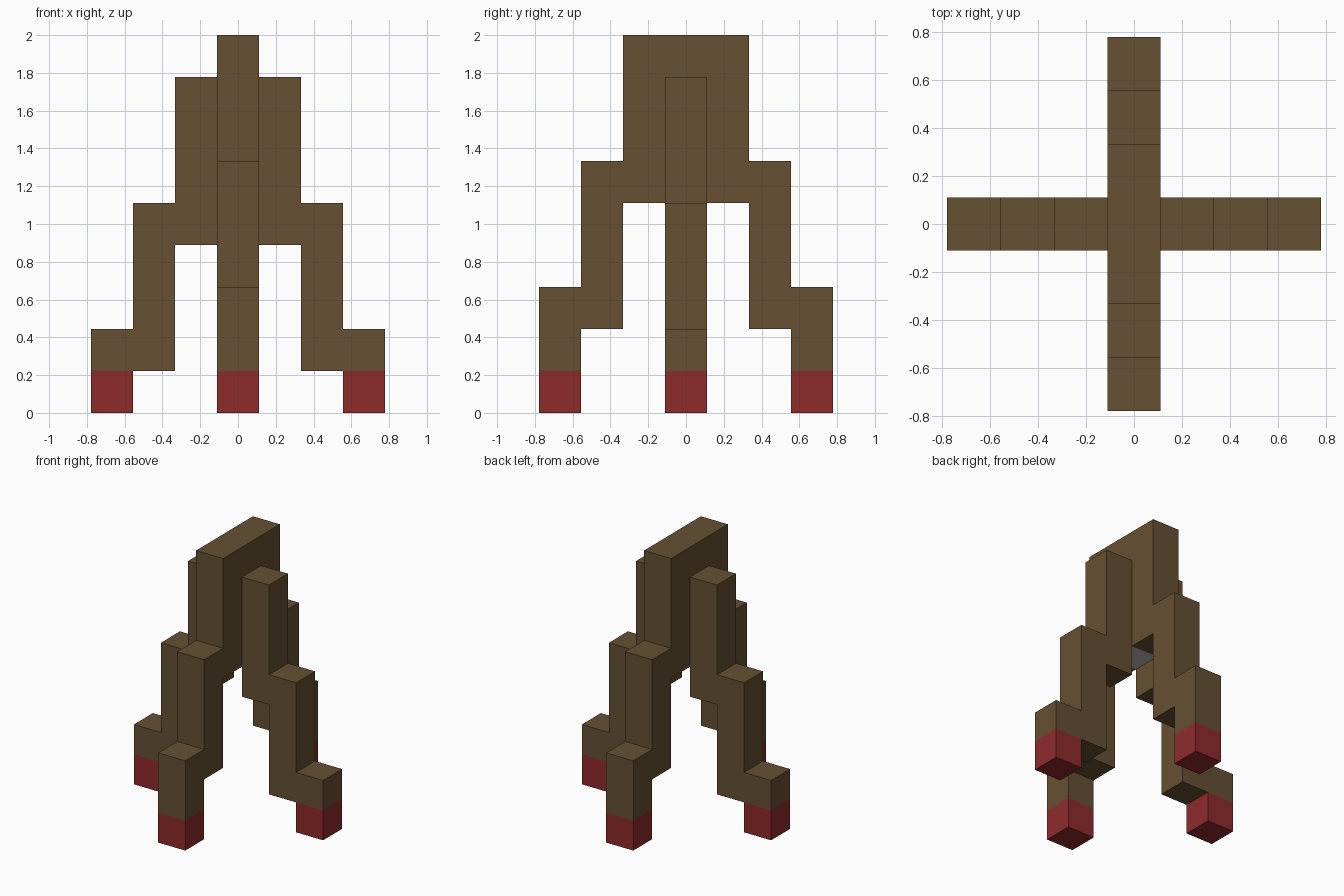
import bpy, bmesh
from math import pi
from mathutils import Matrix, Vector

U = 2 / 9  # one block

cube = bpy.data.objects.get("Cube")
if cube:
    bpy.data.objects.remove(cube, do_unlink=True)


def material(name, rgb):
    mat = bpy.data.materials.new(name)
    mat.use_nodes = True
    color = (*rgb, 1)
    mat.diffuse_color = color
    mat.node_tree.nodes["Principled BSDF"].inputs["Base Color"].default_value = color
    return mat


BROWN = material("brown", (0.133, 0.080, 0.033))
RED = material("dark red", (0.275, 0.024, 0.024))
GREY = material("light grey", (0.48, 0.48, 0.50))


def slab(name, outline, mat, angle=0):
    """Extrude a (distance, height) outline, in blocks, to one block thick and turn it about z."""
    bm = bmesh.new()
    face = bm.faces.new([bm.verts.new((r, -0.5, z)) for r, z in outline])
    grown = bmesh.ops.extrude_face_region(bm, geom=[face])["geom"]
    verts = [v for v in grown if isinstance(v, bmesh.types.BMVert)]
    bmesh.ops.translate(bm, verts=verts, vec=(0, 1, 0))
    bm.transform(Matrix.Rotation(angle, 4, "Z") @ Matrix.Scale(U, 4))
    bmesh.ops.recalc_face_normals(bm, faces=bm.faces)
    mesh = bpy.data.meshes.new(name)
    bm.to_mesh(mesh)
    bm.free()
    mesh.materials.append(mat)
    obj = bpy.data.objects.new(name, mesh)
    bpy.context.collection.objects.link(obj)
    return obj


def rect(r0, r1, z0, z1):
    return [(r0, z0), (r1, z0), (r1, z1), (r0, z1)]


# Stepped leg outlines
SIDE_LEG = [(.5, 4), (1.5, 4), (1.5, 1), (3.5, 1), (3.5, 2),
            (2.5, 2), (2.5, 5), (1.5, 5), (1.5, 8), (.5, 8)]
END_LEG = [(1.5, 2), (2.5, 2), (2.5, 1), (3.5, 1), (3.5, 3),
           (2.5, 3), (2.5, 6), (1.5, 6)]

# Four legs with red feet
for i, side in enumerate(("left", "back", "right", "front")):
    angle = i * pi / 2
    slab(side + "_leg", END_LEG if i % 2 else SIDE_LEG, BROWN, angle)
    slab(side + "_foot", rect(2.5, 3.5, 0, 1), RED, angle)

# Central crest running front to back
crest = slab("crest", rect(-1.5, 1.5, 5, 9), BROWN, pi / 2)
crest.data.materials.append(GREY)

# Grey middle block on the underside of the crest
bm = bmesh.new()
bm.from_mesh(crest.data)
for y in (-U / 2, U / 2):
    bmesh.ops.bisect_plane(bm, geom=bm.verts[:] + bm.edges[:] + bm.faces[:],
                           plane_co=Vector((0, y, 0)), plane_no=Vector((0, 1, 0)))
bm.normal_update()
for f in bm.faces:
    if f.normal.z < -0.9 and abs(f.calc_center_median().y) < U / 2:
        f.material_index = 1
bm.to_mesh(crest.data)
bm.free()
